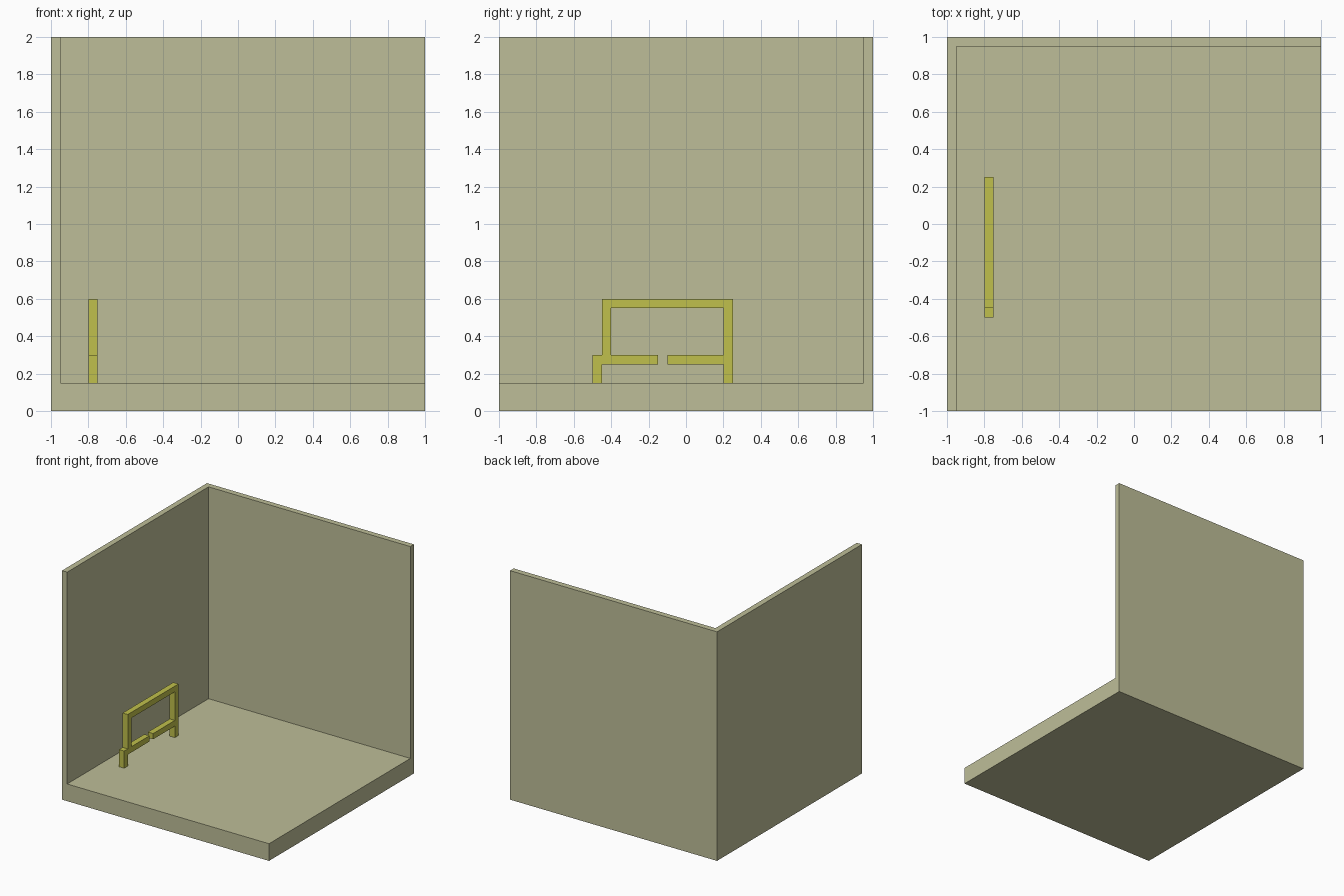
import bpy, bmesh
from mathutils import Vector

cube = bpy.data.objects.get("Cube")
if cube:
    bpy.data.objects.remove(cube, do_unlink=True)


def material(name, rgb):
    m = bpy.data.materials.new(name)
    m.use_nodes = True
    m.diffuse_color = (*rgb, 1)
    bsdf = next(n for n in m.node_tree.nodes if n.type == 'BSDF_PRINCIPLED')
    bsdf.inputs["Base Color"].default_value = (*rgb, 1)
    return m


def prism(name, points, offset, mat):
    """Extrude a closed outline of 3D points along an offset."""
    bm = bmesh.new()
    face = bm.faces.new([bm.verts.new(p) for p in points])
    top = bmesh.ops.extrude_face_region(bm, geom=[face], use_keep_orig=True)
    moved = [g for g in top["geom"] if isinstance(g, bmesh.types.BMVert)]
    bmesh.ops.translate(bm, verts=moved, vec=Vector(offset))
    bmesh.ops.recalc_face_normals(bm, faces=bm.faces[:])
    mesh = bpy.data.meshes.new(name)
    bm.to_mesh(mesh)
    bm.free()
    mesh.materials.append(mat)
    obj = bpy.data.objects.new(name, mesh)
    bpy.context.collection.objects.link(obj)
    return obj


def box(name, lo, hi, mat):
    (x0, y0, z0), (x1, y1, z1) = lo, hi
    base = [(x0, y0, z0), (x1, y0, z0), (x1, y1, z0), (x0, y1, z0)]
    return prism(name, base, (0, 0, z1 - z0), mat)


stone = material("pale_khaki", (0.515, 0.515, 0.314))
yellow = material("mustard_yellow", (0.527, 0.527, 0.072))

# Room corner: a block hollowed out to leave the floor, right wall and back wall
room = box("room_corner", (-1, -1, 0), (1, 1, 2), stone)
cutter = box("room_cutter", (-0.95, -1.5, 0.15), (1.5, 0.95, 2.5), stone)
cutter.hide_render = True
cut = room.modifiers.new("hollow", 'BOOLEAN')
cut.operation = 'DIFFERENCE'
cut.solver = 'EXACT'
cut.object = cutter
bpy.context.view_layer.objects.active = room
bpy.ops.object.modifier_apply(modifier=cut.name)
bpy.data.objects.remove(cutter, do_unlink=True)

# Standing frame: side outline (y, z) with a gap in its lower rail
outline = [(-0.5, 0.15), (-0.45, 0.15), (-0.45, 0.25), (-0.15, 0.25),
           (-0.15, 0.3), (-0.4, 0.3), (-0.4, 0.55), (0.2, 0.55),
           (0.2, 0.3), (-0.1, 0.3), (-0.1, 0.25), (0.2, 0.25),
           (0.2, 0.15), (0.25, 0.15), (0.25, 0.6), (-0.45, 0.6),
           (-0.45, 0.3), (-0.5, 0.3)]
prism("standing_frame", [(-0.8, y, z) for y, z in outline], (0.05, 0, 0), yellow)
